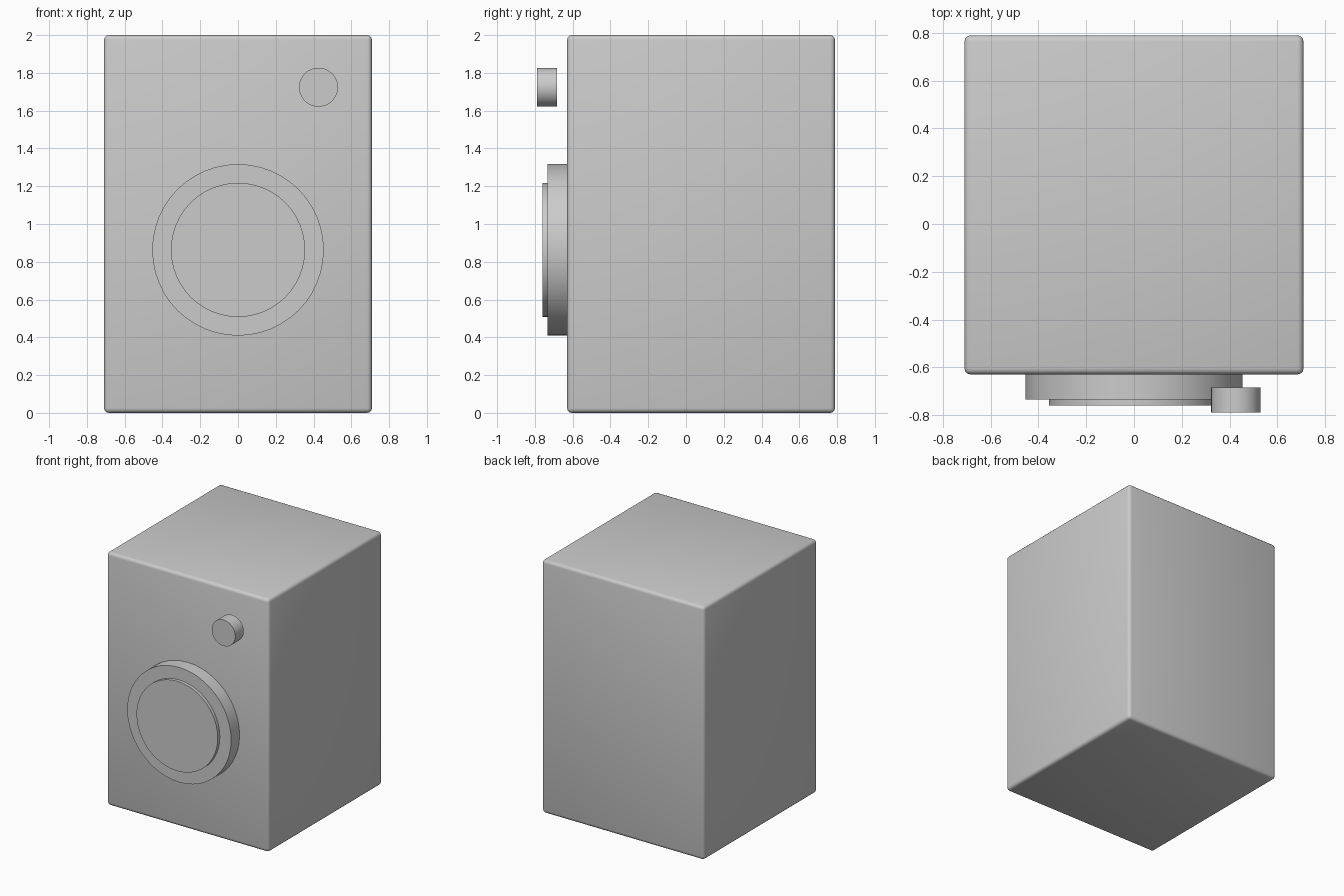
import bpy
import math

if "Cube" in bpy.data.objects:
    bpy.data.objects.remove(bpy.data.objects["Cube"])


def smooth(obj):
    bpy.ops.object.select_all(action='DESELECT')
    obj.select_set(True)
    bpy.context.view_layer.objects.active = obj
    bpy.ops.object.shade_smooth_by_angle(angle=math.radians(35))


def disc(name, x, z, radius, y_front, y_back):
    """Cylinder whose axis runs along y."""
    bpy.ops.mesh.primitive_cylinder_add(
        vertices=48, radius=radius, depth=y_back - y_front,
        location=(x, (y_front + y_back) / 2, z),
        rotation=(math.pi / 2, 0, 0))
    obj = bpy.context.object
    obj.name = name
    smooth(obj)
    return obj


# Cabinet with softly rounded edges
bpy.ops.mesh.primitive_cube_add(size=1, location=(0, 0.08, 1))
cabinet = bpy.context.object
cabinet.name = "cabinet"
cabinet.scale = (1.418, 1.418, 2)
bpy.ops.object.transform_apply(location=False, rotation=False, scale=True)
bevel = cabinet.modifiers.new("rounded_edges", 'BEVEL')
bevel.width = 0.025
bevel.segments = 3
bpy.ops.object.modifier_apply(modifier=bevel.name)
smooth(cabinet)

# Large driver: outer rim and raised front
disc("driver_rim", 0, 0.863, 0.454, -0.734, -0.629)
disc("driver_front", 0, 0.863, 0.355, -0.760, -0.734 + 0.02)

# Small round knob, standing just clear of the cabinet front
disc("knob", 0.426, 1.724, 0.103, -0.789, -0.684)
